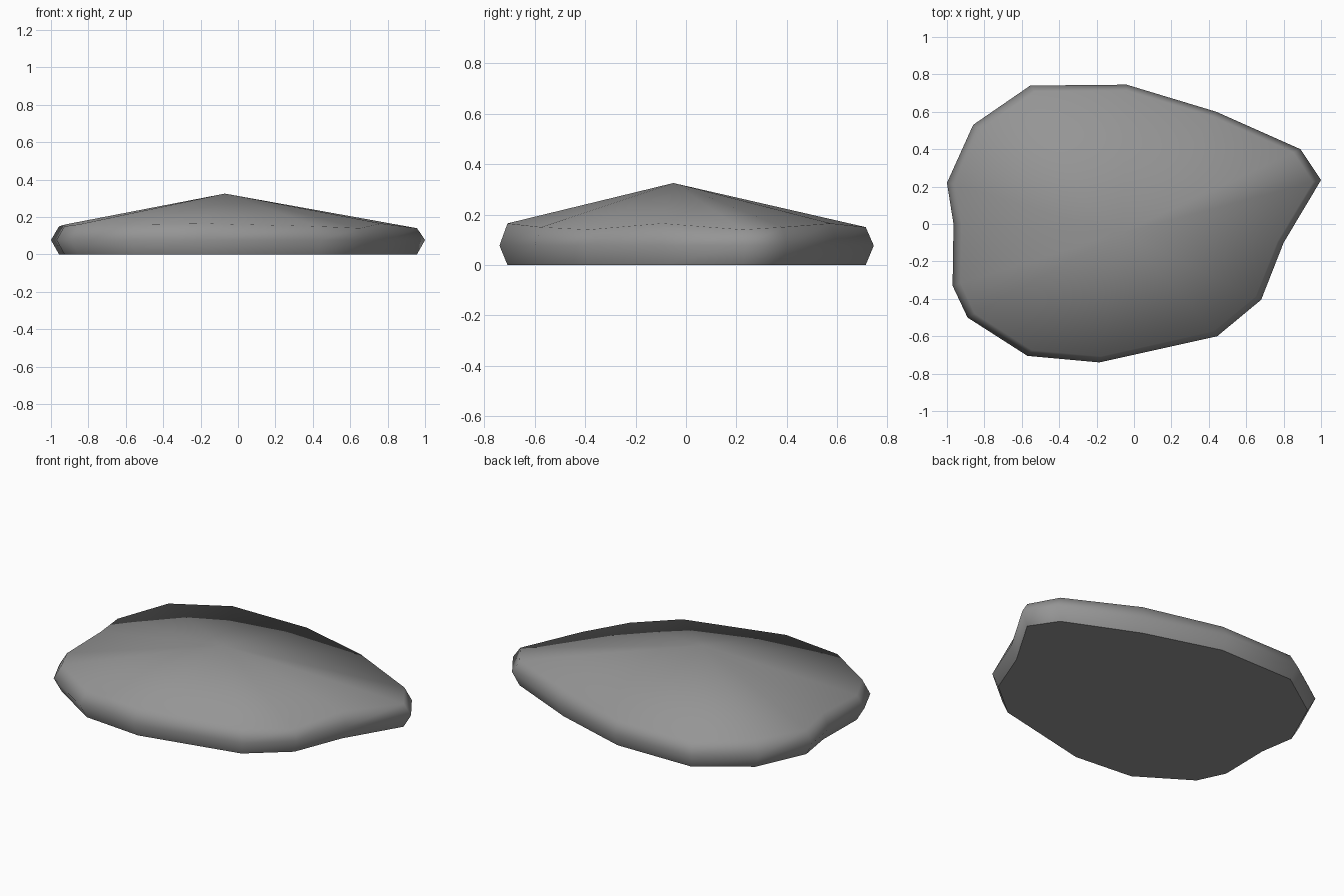
import bpy
import bmesh

cube = bpy.data.objects.get("Cube")
if cube:
    bpy.data.objects.remove(cube, do_unlink=True)

# Plain grey stone
stone = bpy.data.materials.new("grey_stone")
stone.use_nodes = True
colour = (0.3, 0.3, 0.3, 1)
stone.diffuse_color = colour
bsdf = stone.node_tree.nodes["Principled BSDF"]
bsdf.inputs["Base Color"].default_value = colour
bsdf.inputs["Roughness"].default_value = 0.9

# Widest outline of the slab with the height of the upper rim at each corner
outline = [
    (-1.0, 0.22, 0.15), (-0.965, 0.0, 0.16), (-0.97, -0.33, 0.15),
    (-0.89, -0.5, 0.16), (-0.57, -0.705, 0.16), (-0.185, -0.74, 0.165),
    (0.445, -0.6, 0.15), (0.68, -0.405, 0.14), (0.8, -0.1, 0.165),
    (1.0, 0.235, 0.14), (0.89, 0.4, 0.15), (0.44, 0.6, 0.165),
    (-0.04, 0.745, 0.15), (-0.555, 0.74, 0.15), (-0.86, 0.53, 0.165),
]
INSET = 0.957

bm = bmesh.new()
base = [bm.verts.new((x * INSET, y * INSET, 0)) for x, y, h in outline]
belt = [bm.verts.new((x, y, 0.077)) for x, y, h in outline]
rim = [bm.verts.new((x * INSET, y * INSET, h)) for x, y, h in outline]
peak = bm.verts.new((-0.07, -0.05, 0.325))

# Bevelled sides and a low fan of faces up to the peak
count = len(outline)
for i in range(count):
    j = (i + 1) % count
    for low, high in ((base, belt), (belt, rim)):
        bm.faces.new((low[i], low[j], high[j], high[i]))
    bm.faces.new((rim[i], rim[j], peak))
underside = bm.faces.new(base[::-1])

# Smooth everywhere except around the flat underside
for face in bm.faces:
    face.smooth = True
underside.smooth = False
for edge in underside.edges:
    edge.smooth = False
bm.normal_update()

mesh = bpy.data.meshes.new("stone_slab")
bm.to_mesh(mesh)
bm.free()
mesh.materials.append(stone)
slab = bpy.data.objects.new("stone_slab", mesh)
bpy.context.collection.objects.link(slab)
